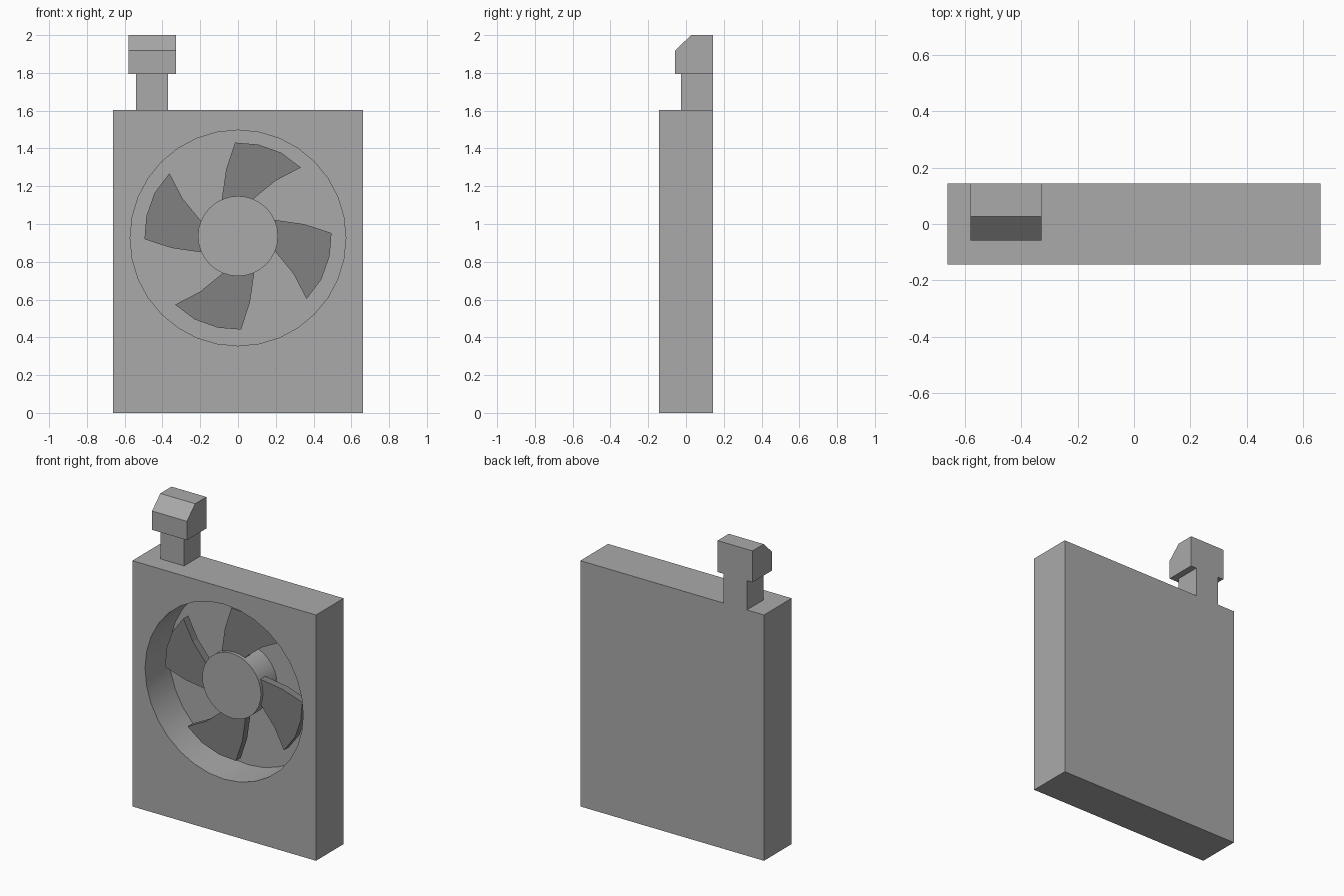
import bpy, bmesh, math
from mathutils import Matrix, Vector

if "Cube" in bpy.data.objects:
    bpy.data.objects.remove(bpy.data.objects["Cube"], do_unlink=True)


def material(name, value):
    m = bpy.data.materials.new(name)
    m.use_nodes = True
    colour = (value, value, value, 1)
    m.diffuse_color = colour
    m.node_tree.nodes["Principled BSDF"].inputs["Base Color"].default_value = colour
    return m


light_grey = material("light grey", 0.40)
dark_grey = material("dark grey", 0.22)
BACK = 0.143


def finish(name, bm, mat, smooth=False):
    bmesh.ops.recalc_face_normals(bm, faces=bm.faces)
    mesh = bpy.data.meshes.new(name)
    bm.to_mesh(mesh)
    bm.free()
    mesh.materials.append(mat)
    ob = bpy.data.objects.new(name, mesh)
    bpy.context.collection.objects.link(ob)
    if smooth:
        smooth_sharp(ob)
    return ob


def smooth_sharp(ob):
    bpy.ops.object.select_all(action="DESELECT")
    ob.select_set(True)
    bpy.context.view_layer.objects.active = ob
    bpy.ops.object.shade_smooth_by_angle(angle=math.radians(35))


def prism(name, outline, sweep, mat):
    """Sweep a flat outline of 3D points along a vector."""
    bm = bmesh.new()
    face = bm.faces.new([bm.verts.new(p) for p in outline])
    side = bmesh.ops.extrude_face_region(bm, geom=[face])["geom"]
    verts = [v for v in side if isinstance(v, bmesh.types.BMVert)]
    bmesh.ops.translate(bm, verts=verts, vec=sweep)
    return finish(name, bm, mat)


def side_block(name, x0, x1, profile, mat):
    """Block from a (y, z) side profile, running from x0 to x1."""
    return prism(name, [(x0, y, z) for y, z in profile], (x1 - x0, 0, 0), mat)


def disc(name, radius, y0, y1, z, mat, segments=32):
    """Cylinder lying along y."""
    bm = bmesh.new()
    place = Matrix.Translation((0, (y0 + y1) / 2, z)) @ Matrix.Rotation(math.pi / 2, 4, "X")
    bmesh.ops.create_cone(bm, cap_ends=True, segments=segments, radius1=radius,
                          radius2=radius, depth=y1 - y0, matrix=place)
    return finish(name, bm, mat, smooth=True)


def rect(y0, y1, z0, z1):
    return [(y0, z0), (y1, z0), (y1, z1), (y0, z1)]


# Casing with a round recess open at the front
FLOOR = 0.105
casing = side_block("casing", -0.663, 0.663, rect(-BACK, BACK, 0, 1.604), light_grey)
cutter = disc("recess_cutter", 0.571, -0.3, FLOOR, 0.926, light_grey)
cutter.hide_render = True
cut = casing.modifiers.new("recess", "BOOLEAN")
cut.operation = "DIFFERENCE"
cut.solver = "EXACT"
cut.object = cutter
bpy.context.view_layer.objects.active = casing
bpy.ops.object.modifier_apply(modifier=cut.name)
bpy.data.objects.remove(cutter, do_unlink=True)
smooth_sharp(casing)

# Hub on its motor mount
HUB_Z = 0.936
disc("fan_hub", 0.212, -0.066, 0.02, HUB_Z, light_grey)
disc("motor_mount", 0.208, 0.02, FLOOR + 0.005, HUB_Z, light_grey)

# Four swept blades, rooted inside the hub
blade = [(-0.016, 0.495), (0.106, 0.485), (0.228, 0.442), (0.333, 0.363), (0.2, 0.294),
         (0.085, 0.2), (0.05, 0.14), (-0.09, 0.14), (-0.085, 0.2), (-0.063, 0.352)]
for i in range(4):
    turn = Matrix.Translation((0, -0.045, HUB_Z)) @ Matrix.Rotation(i * math.pi / 2, 4, "Y")
    prism(f"fan_blade_{i + 1}", [turn @ Vector((x, 0, z)) for x, z in blade],
          (0, 0.05, 0), dark_grey)

# Connector on top: narrow neck and wider head with a bevelled front
side_block("connector_neck", -0.54, -0.37, rect(-0.027, BACK, 1.604, 1.795), light_grey)
head = [(-0.058, 1.795), (BACK, 1.795), (BACK, 2.0), (0.027, 2.0), (-0.058, 1.918)]
side_block("connector_head", -0.58, -0.328, head, light_grey)
